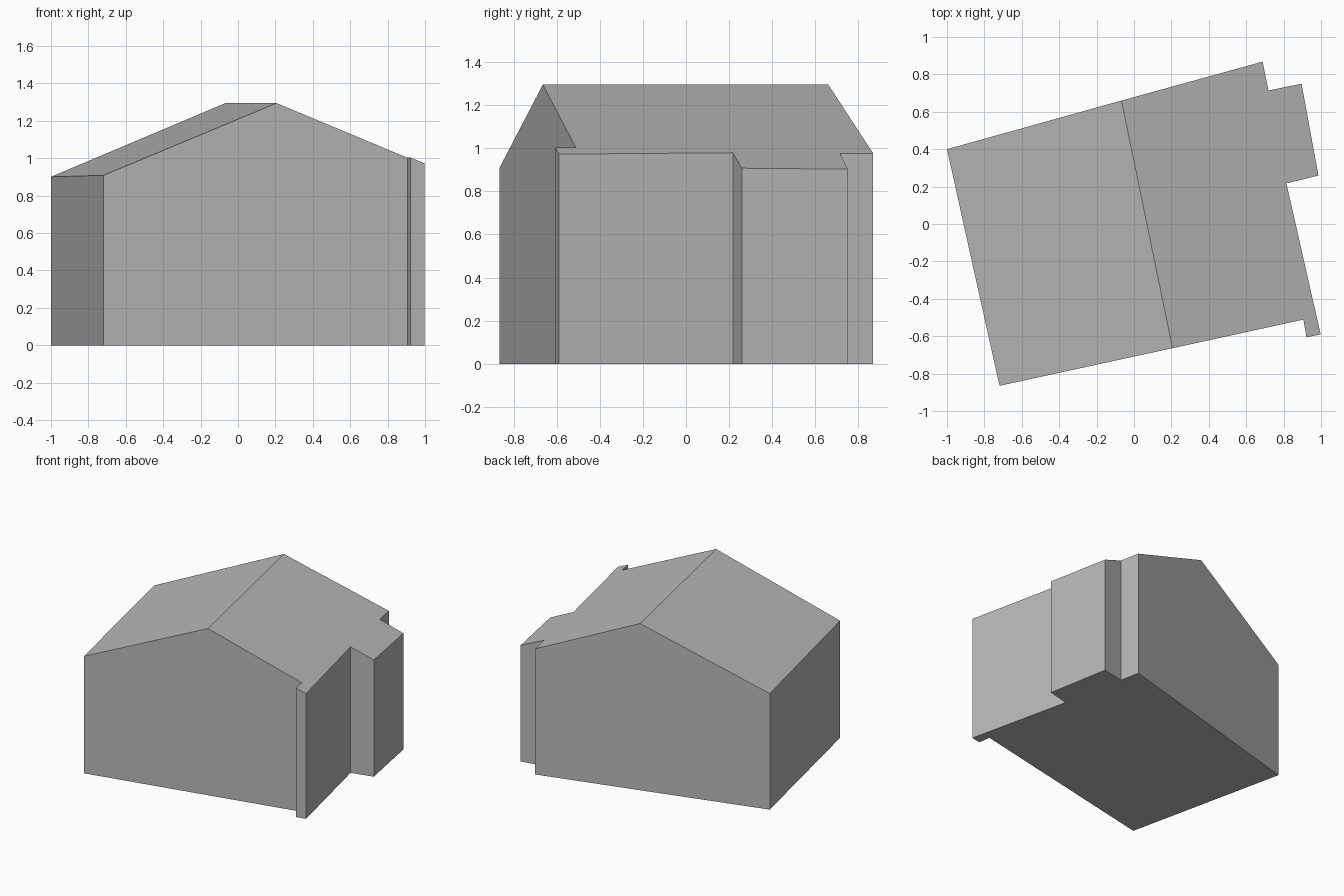
import bpy
import bmesh
from mathutils import Vector

cube = bpy.data.objects.get("Cube")
if cube:
    bpy.data.objects.remove(cube)

RIDGE_HEIGHT = 1.295
ROOF_SLOPE = 0.408
RIDGE_FRONT = Vector((0.206, -0.664))
RIDGE_BACK = Vector((-0.067, 0.66))

# Footprint, counter-clockwise, including both ends of the ridge
footprint = [
    Vector((-1.0, 0.40)), Vector((-0.719, -0.865)), RIDGE_FRONT,
    Vector((0.906, -0.511)), Vector((0.922, -0.606)), Vector((0.998, -0.59)),
    Vector((0.815, 0.217)), Vector((0.986, 0.259)), Vector((0.896, 0.75)),
    Vector((0.719, 0.714)), Vector((0.688, 0.868)), RIDGE_BACK,
]
ridge_dir = (RIDGE_BACK - RIDGE_FRONT).normalized()


def roof_height(p):
    """Height of the gable roof, falling away on both sides of the ridge."""
    offset = p - RIDGE_FRONT
    return RIDGE_HEIGHT - ROOF_SLOPE * abs(ridge_dir.cross(offset))


# One flat colour
grey = bpy.data.materials.new("plain grey")
grey.use_nodes = True
colour = (0.48, 0.48, 0.48, 1.0)
grey.diffuse_color = colour
grey.node_tree.nodes["Principled BSDF"].inputs["Base Color"].default_value = colour

# Floor, walls raised to the roof line, and two roof slopes
bm = bmesh.new()
low = [bm.verts.new((p.x, p.y, 0)) for p in footprint]
high = [bm.verts.new((p.x, p.y, roof_height(p))) for p in footprint]
bm.faces.new(list(reversed(low)))

front = footprint.index(RIDGE_FRONT)
back = footprint.index(RIDGE_BACK)
bm.faces.new(high[front:back + 1])
bm.faces.new([high[back]] + high[:front + 1])

count = len(footprint)
for i in range(count):
    j = (i + 1) % count
    bm.faces.new((low[i], low[j], high[j], high[i]))

# Merge each gable end into a single flat wall
for k in (front, back):
    seam = bm.edges.get((low[k], high[k]))
    bmesh.ops.dissolve_edges(bm, edges=[seam], use_verts=False)
bmesh.ops.recalc_face_normals(bm, faces=bm.faces)

mesh = bpy.data.meshes.new("house_shell")
bm.to_mesh(mesh)
bm.free()
mesh.materials.append(grey)
house = bpy.data.objects.new("house_shell", mesh)
bpy.context.scene.collection.objects.link(house)
